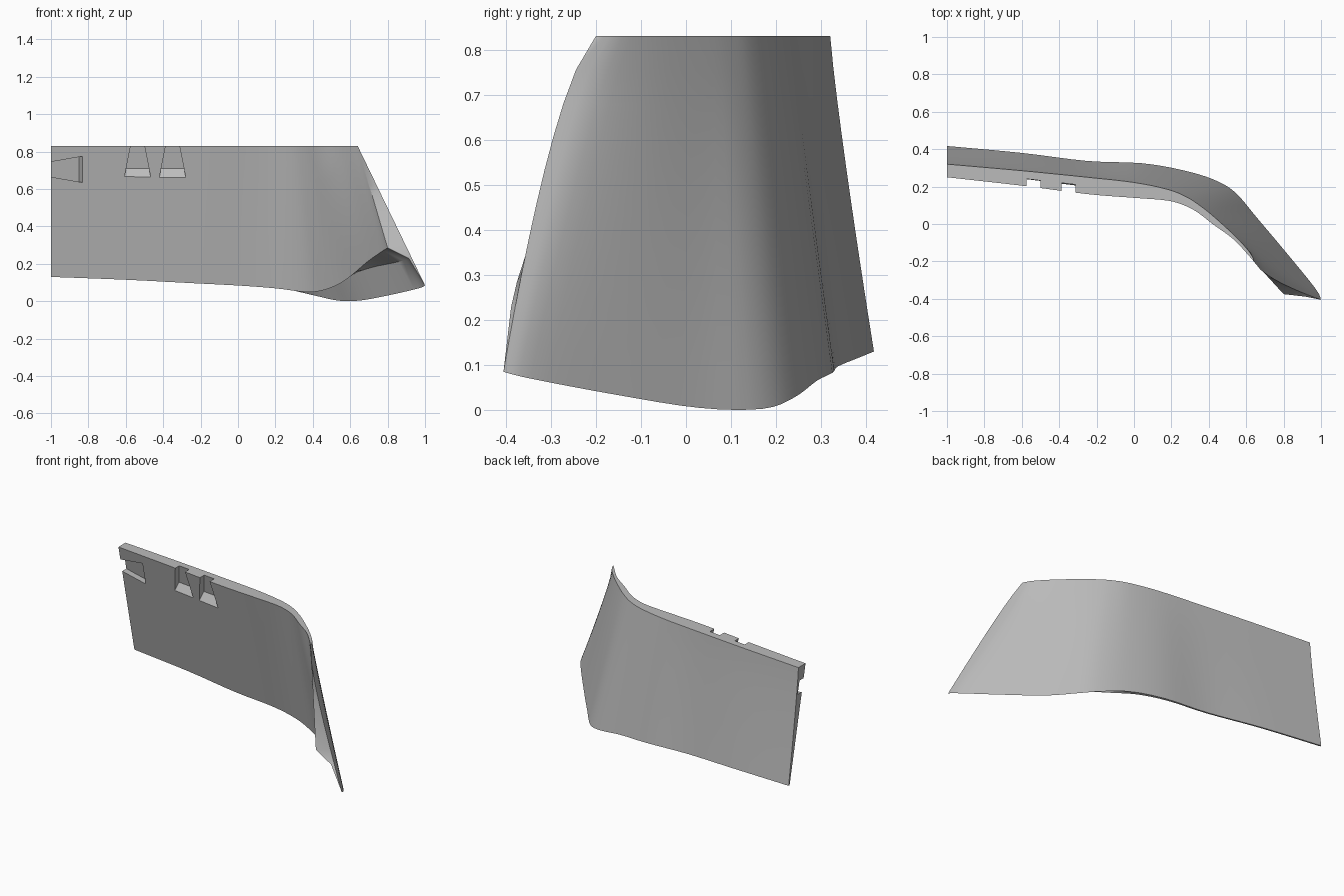
import bpy
import bmesh
from mathutils import Vector

cube = bpy.data.objects.get("Cube")
if cube:
    bpy.data.objects.remove(cube)

TOP = 0.83
OUT_ROWS, IN_ROWS, SUB = 10, 8, 4

grey = bpy.data.materials.new("plain_grey")
grey.use_nodes = True
colour = (0.5, 0.5, 0.5, 1)
grey.diffuse_color = colour
grey.node_tree.nodes["Principled BSDF"].inputs["Base Color"].default_value = colour

# Stations along the panel: outer top xy, outer bottom xyz, inner top y,
# inner bottom xyz, curve exponent, hollowness of the underside
stations = [
    (-1, .32, -1, .417, .13, .25, -1, .407, .13, 1.15, 0),
    (-.6, .285, -.6, .38, .115, .205, -.6, .37, .115, 1.15, 0),
    (-.25, .25, -.25, .337, .097, .16, -.25, .327, .097, 1.1, 0),
    (0, .222, .04, .325, .083, .14, .02, .314, .083, 1, 0),
    (.18, .185, .25, .29, .065, .125, .21, .28, .068, 1, 0),
    (.28, .145, .42, .24, .028, .095, .36, .22, .05, 1, .2),
    (.35, .10, .54, .17, .003, .055, .46, .14, .06, 1, .5),
    (.42, .045, .66, .03, .005, 0, .57, .02, .11, 1, .8),
    (.53, -.055, .82, -.16, .035, -.08, .69, -.17, .21, .95, 1),
    (.61, -.14, .97, -.345, .07, -.165, .775, -.32, .27, .8, 1),
    (.64, -.19, 1, -.405, .085, -.2, .8, -.375, .285, .6, 1),
]


def smooth_stations(rows):
    """Pass a smooth curve through the stations."""
    pts = [Vector(r) for r in rows]
    result = []
    for i in range(len(pts) - 1):
        p0, p1, p2 = pts[max(i - 1, 0)], pts[i], pts[i + 1]
        p3 = pts[min(i + 2, len(pts) - 1)]
        for s in range(SUB):
            t = s / SUB
            result.append(p1 + (p2 - p0) * (t / 2)
                          + (p0 * 2 - p1 * 5 + p2 * 4 - p3) * (t * t / 2)
                          + (p1 * 3 - p0 - p2 * 3 + p3) * (t ** 3 / 2))
    return result + [pts[-1]]


def section(s):
    """Points of one closed cross-section: outer, underside, inner."""
    tx, ty, bx, by, bz, iy, ix, jy, jz, power, hollow = s
    outer = []
    for i in range(OUT_ROWS + 1):
        t = i / OUT_ROWS
        outer.append(Vector((tx + (bx - tx) * t,
                             ty + (by - ty) * t ** power,
                             TOP + (bz - TOP) * t)))
    a, b = Vector((tx, iy, TOP)), Vector((ix, jy, jz))
    inner = [a.lerp(b, i / IN_ROWS) for i in range(IN_ROWS + 1)]
    skin = outer[IN_ROWS] + Vector((-.014, -.01, -.005))
    mid = ((outer[-1] + b) / 2).lerp(skin, max(0, min(1, hollow)))
    return outer + [mid] + inner[::-1]


def finish(name, bm):
    bmesh.ops.recalc_face_normals(bm, faces=bm.faces)
    mesh = bpy.data.meshes.new(name)
    bm.to_mesh(mesh)
    bm.free()
    obj = bpy.data.objects.new(name, mesh)
    mesh.materials.append(grey)
    bpy.context.collection.objects.link(obj)
    return obj


# Curved panel, thick at the top and tapering to a lip at the bottom
bm = bmesh.new()
loops = [[bm.verts.new(p) for p in section(s)] for s in smooth_stations(stations)]
count = len(loops[0])
for left, right in zip(loops, loops[1:]):
    for i in range(count):
        j = (i + 1) % count
        bm.faces.new((left[i], left[j], right[j], right[i]))

# End caps
for loop in (loops[0], loops[-1]):
    outer, mid, inner = loop[:OUT_ROWS + 1], loop[OUT_ROWS + 1], loop[OUT_ROWS + 2:][::-1]
    for i in range(IN_ROWS):
        bm.faces.new((outer[i], outer[i + 1], inner[i + 1], inner[i]))
    bm.faces.new((outer[IN_ROWS], mid, inner[-1]))
    bm.faces.new(outer[IN_ROWS:] + [mid])
panel = finish("curved_panel", bm)


def inner_face_y(x, z):
    return .25 - .115 * (x + 1) + (TOP - z) * .23


def cut_notch(name, front, back, depth=.04):
    """Cut a pocket between two outlines, following the inner face."""
    bm = bmesh.new()
    rings = [[bm.verts.new((x, inner_face_y(x, z) + d, z)) for x, z in ring]
             for ring, d in ((front, -depth), (back, depth))]
    for ring in rings:
        bm.faces.new(ring)
    for i in range(len(front)):
        j = (i + 1) % len(front)
        bm.faces.new((rings[0][i], rings[0][j], rings[1][j], rings[1][i]))
    cutter = finish(name, bm)
    cutter.hide_render = True
    cutter.hide_set(True)
    mod = panel.modifiers.new(name, 'BOOLEAN')
    mod.operation = 'DIFFERENCE'
    mod.solver = 'EXACT'
    mod.object = cutter
    return cutter


# Two tapered notches in the top edge with sloping floors
def tapered(cx, floor):
    low, high = .07 - (floor - .665) * .2, .023
    return [(cx - low, floor), (cx + low, floor), (cx + high, .9), (cx - high, .9)]


cutters = [cut_notch("top_notch_cutter", tapered(cx, .62), tapered(cx, .71))
           for cx in (-.537, -.35)]


# Side notch opening at the right-hand end
def flared(x):
    half = .07 + (x + .83) * .176
    tip = .07 - .22 * .176
    return [(-1.05, .705 - tip), (x, .705 - half), (x, .705 + half), (-1.05, .705 + tip)]


cutters.append(cut_notch("side_notch_cutter", flared(-.81), flared(-.85)))

# Apply the cuts, then shade smooth with sharp edges kept
bpy.ops.object.select_all(action='DESELECT')
bpy.context.view_layer.objects.active = panel
panel.select_set(True)
for mod in list(panel.modifiers):
    bpy.ops.object.modifier_apply(modifier=mod.name)
for cutter in cutters:
    bpy.data.objects.remove(cutter)
bpy.ops.object.shade_smooth_by_angle(angle=.6)
